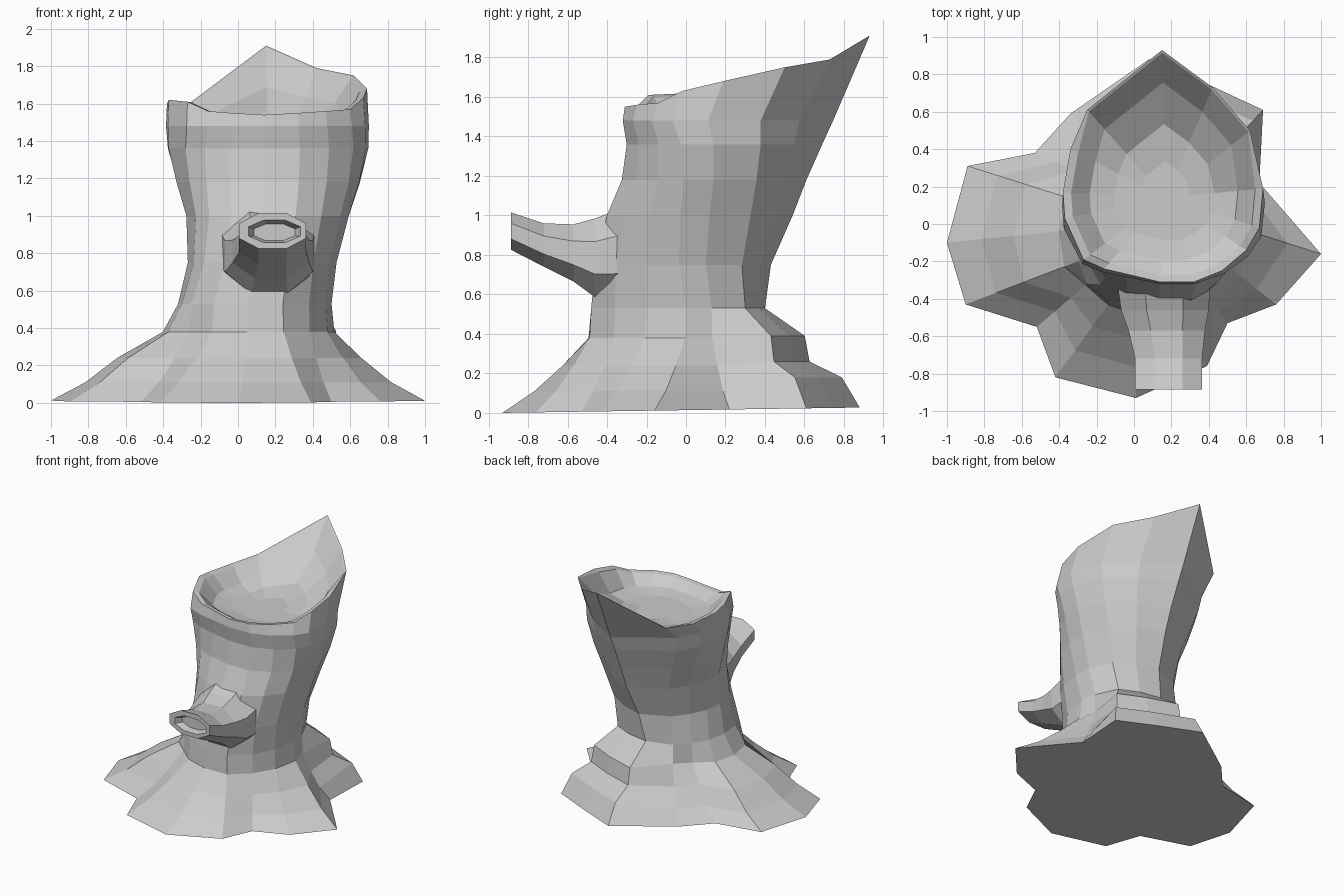
import bpy, bmesh, math
from mathutils import Vector

if "Cube" in bpy.data.objects:
    bpy.data.objects.remove(bpy.data.objects["Cube"])


def loft(name, rings, cap_start=True, cap_end=True):
    """Skin a stack of equal-length point rings into one flat-shaded object."""
    bm = bmesh.new()
    loops = [[bm.verts.new(p) for p in r] for r in rings]
    n = len(loops[0])
    for a, b in zip(loops, loops[1:]):
        for i in range(n):
            j = (i + 1) % n
            bm.faces.new((a[i], a[j], b[j], b[i]))
    if cap_start:
        bm.faces.new(loops[0][::-1])
    if cap_end:
        bm.faces.new(loops[-1])
    bmesh.ops.recalc_face_normals(bm, faces=bm.faces[:])
    me = bpy.data.meshes.new(name)
    bm.to_mesh(me)
    bm.free()
    ob = bpy.data.objects.new(name, me)
    bpy.context.collection.objects.link(ob)
    return ob


def mix(a, b, t):
    return a + (b - a) * t


def normalise(pts):
    """Scale an outline into the unit square so it can be refitted to new bounds."""
    xs, ys = [p[0] for p in pts], [p[1] for p in pts]
    return [((p[0] - min(xs)) / (max(xs) - min(xs)),
             (p[1] - min(ys)) / (max(ys) - min(ys))) for p in pts]


# Key outlines of the trunk, counter-clockwise from the right side
roots = [(1, -.16), (.67, .22), (.69, .61), (.41, .74), (.08, .88), (-.34, .59),
         (-.53, .38), (-.89, .31), (-1, -.1), (-.9, -.43), (-.52, -.55),
         (-.42, -.82), (.01, -.93), (.39, -.76), (.5, -.53), (.76, -.43)]
neck = [(.5, 0), (.48, .13), (.4, .3), (.25, .37), (.08, .4), (-.12, .34),
        (-.22, .24), (-.29, .12), (-.32, -.03), (-.3, -.2), (-.25, -.32),
        (-.13, -.42), (.05, -.48), (.24, -.48), (.38, -.36), (.47, -.2)]
rim = [(.67, -.02), (.69, .19), (.62, .5), (.42, .73), (.15, .93), (-.25, .61),
       (-.34, .4), (-.38, .17), (-.37, .03), (-.27, -.19), (-.16, -.24),
       (-.03, -.27), (.14, -.31), (.32, -.31), (.47, -.25), (.6, -.14)]
rim_z = [1.63, 1.68, 1.75, 1.79, 1.91, 1.61, 1.59, 1.6, 1.62, 1.61, 1.56,
         1.55, 1.54, 1.55, 1.56, 1.57]
N = len(roots)
back_root = (2, 3, 4)
left_root = (7, 8, 9)

# Flared roots: general, left and back share of the way to the neck, with heights.
# The back roots bulge out in a shoulder.
rings = [[(x, y, .015 * (y + .93)) for x, y in roots]]
for f, z, fl, fb, zb in ((.36, .11, .27, .19, .18), (.68, .24, .52, .53, .26),
                         (.97, .38, .88, .58, .39), (1, .53, 1, 1, .53)):
    ring = []
    for i in range(N):
        t, h = (fb, zb) if i in back_root else (fl if i in left_root else f, z)
        ring.append((mix(roots[i][0], neck[i][0], t), mix(roots[i][1], neck[i][1], t), h))
    rings.append(ring)

# Trunk wall: blend neck into rim, fitted to z, x min, x max, y min, y max
un, ur = normalise(neck), normalise(rim)
for z, x0, x1, y0, y1 in ((.75, -.27, .53, -.46, .43), (1.0, -.28, .6, -.4, .54),
                          (1.18, -.335, .66, -.325, .61), (1.36, -.38, .7, -.3, .69),
                          (1.48, -.385, .7, -.32, .745)):
    t = (z - .54) / .95
    rings.append([(mix(x0, x1, mix(a[0], b[0], t)), mix(y0, y1, mix(a[1], b[1], t)), z)
                  for a, b in zip(un, ur)])

# Jagged rim, thin at the back, then the shallow hollow sinking inside it
centre, floor = Vector((.17, .14)), 1.47
for inward, sink, in_back, sink_back in ((0, 0, 0, 0), (.08, .08, .02, .02),
                                         (.26, .8, .22, .5), (.5, 1, .5, .9),
                                         (.75, 1, .75, 1)):
    ring = []
    for i, ((x, y), z) in enumerate(zip(rim, rim_z)):
        t, s = (in_back, sink_back) if i in (2, 3, 4, 5) else (inward, sink)
        p = Vector((x, y)).lerp(centre, t)
        ring.append((p.x, p.y, mix(z, floor, s)))
    rings.append(ring)
loft("stump_trunk", rings)

# Cut-off branch on the front: y, centre x, half width, centre z, half height
sections = [(-.2, .155, .26, .82, .27), (-.46, .165, .235, .785, .2),
            (-.57, .175, .205, .81, .145), (-.72, .185, .18, .85, .11),
            (-.885, .185, .18, .92, .095), (-.885, .195, .14, .917, .06),
            (-.83, .195, .11, .912, .045)]
branch = []
for y, cx, rx, cz, rz in sections:
    ring = []
    for k in range(8):
        a = math.tau * k / 8 + math.radians(22.5)
        ring.append((cx + rx * 1.08 * math.cos(a), y, cz + rz * 1.08 * math.sin(a)))
    branch.append(ring)
loft("branch_stub", branch)
